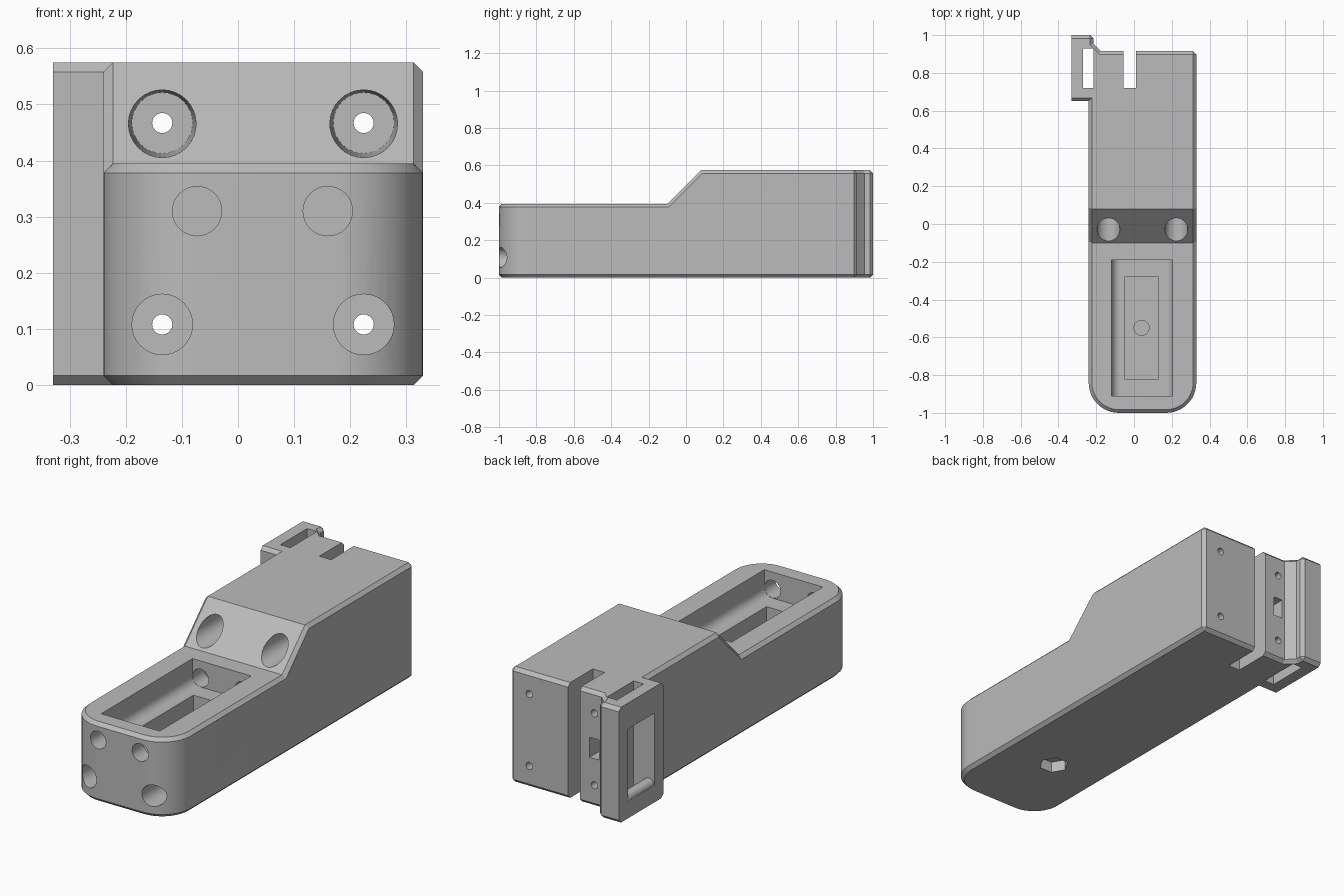
import bpy, bmesh, math
from mathutils import Vector

cube = bpy.data.objects.get("Cube")
if cube:
    bpy.data.objects.remove(cube)

grey = bpy.data.materials.new("plain grey")
grey.use_nodes = True
colour = (0.5, 0.5, 0.5, 1)
grey.diffuse_color = colour
grey.node_tree.nodes["Principled BSDF"].inputs["Base Color"].default_value = colour


def arc(cx, cy, r, start, end, n=12):
    angles = [math.radians(start + (end - start) * i / n) for i in range(n + 1)]
    return [(cx + r * math.cos(a), cy + r * math.sin(a)) for a in angles]


def prism(name, axis, outline, lo, hi, end_scale=1):
    """Extrude a 2D outline along an axis, optionally tapering to the far end."""
    def place(p, d):
        return {"x": (d, *p), "y": (p[0], d, p[1]), "z": (*p, d)}[axis]
    cx = sum(p[0] for p in outline) / len(outline)
    cy = sum(p[1] for p in outline) / len(outline)
    far = [(cx + (u - cx) * end_scale, cy + (v - cy) * end_scale) for u, v in outline]
    bm = bmesh.new()
    a = [bm.verts.new(place(p, lo)) for p in outline]
    b = [bm.verts.new(place(p, hi)) for p in far]
    bm.faces.new(a)
    bm.faces.new(b)
    for i in range(len(a)):
        j = (i + 1) % len(a)
        bm.faces.new((a[i], a[j], b[j], b[i]))
    bmesh.ops.recalc_face_normals(bm, faces=bm.faces)
    mesh = bpy.data.meshes.new(name)
    bm.to_mesh(mesh)
    bm.free()
    obj = bpy.data.objects.new(name, mesh)
    bpy.context.collection.objects.link(obj)
    mesh.materials.append(grey)
    return obj


def rect(x0, x1, y0, y1):
    return [(x0, y0), (x1, y0), (x1, y1), (x0, y1)]


def circle(x, y, r, n=32):
    return arc(x, y, r, 0, 360, n)[:-1]


def cut(obj, cutters):
    for c in cutters:
        c.hide_render = True
        mod = obj.modifiers.new("cut", "BOOLEAN")
        mod.operation = "DIFFERENCE"
        mod.solver = "EXACT"
        mod.object = c
    bpy.context.view_layer.update()
    result = bpy.data.meshes.new_from_object(
        obj.evaluated_get(bpy.context.evaluated_depsgraph_get()))
    obj.modifiers.clear()
    obj.data = result
    for c in cutters:
        bpy.data.objects.remove(c)


# Housing: rounded nose, flat rear, clip arm on one side
TOP, R = 0.575, 0.16
plan = (arc(-0.24 + R, -1 + R, R, 180, 270) + arc(0.33 - R, -1 + R, R, 270, 360)
        + [(0.33, 0.915), (-0.175, 0.915), (-0.215, 0.955), (-0.215, 1),
           (-0.33, 1), (-0.33, 0.65), (-0.24, 0.65)])
housing = prism("housing", "z", plan, 0, TOP)

# Lower front deck with a sloped step
cut(housing, [prism("step_cutter", "x",
                    [(-1.2, 0.395), (-0.1, 0.395), (0.1, 0.595), (0.1, 0.8), (-1.2, 0.8)],
                    -0.6, 0.6)])

# Chamfer the outer edges
bm = bmesh.new()
bm.from_mesh(housing.data)
bmesh.ops.remove_doubles(bm, verts=bm.verts, dist=0.0001)


def chamfered(e):
    if len(e.link_faces) != 2 or e.calc_face_angle_signed() < math.radians(50):
        return False
    p, q = (v.co for v in e.verts)
    if max(p.x, q.x) < -0.32:
        return False
    upright = abs((p - q).normalized().dot(Vector((0, 0, 1)))) > 0.95
    return not upright or p.y > 0.9


bmesh.ops.bevel(bm, geom=[e for e in bm.edges if chamfered(e)], offset=0.017,
                segments=1, affect="EDGES", clamp_overlap=True)
bm.to_mesh(housing.data)
bm.free()

# Open trough with a rounded floor, and a deeper pocket
LX, RX, GZ, GR = -0.073, 0.16, 0.31, 0.045
trough = arc(LX, GZ, GR, 180, 270) + arc(RX, GZ, GR, 270, 360) + [(RX + GR, 0.7), (LX - GR, 0.7)]
cut(housing, [prism("trough_cutter", "y", trough, -0.91, -0.19)])
cut(housing, [prism("pocket_cutter", "z", rect(-0.05, 0.13, -0.82, -0.28), 0.1, 0.35)])

# Small round recess in the pocket and a six-sided recess underneath
cut(housing, [prism("recess_cutter", "z", circle(0.04, -0.55, 0.04), 0.07, 0.15),
              prism("nut_cutter", "z", circle(0.04, -0.55, 0.07, 6), -0.1, 0.055)])

# Nose holes in line with the trough
cut(housing, [prism("nose_cutter", "y", circle(x, GZ, GR - 0.001), -1.1, -0.1)
              for x in (LX, RX)])

# Long screw holes with counterbores
LOW, HIGH = 0.108, 0.467
for x in (-0.135, 0.224):
    cut(housing, [prism("lower_bore", "y", circle(x, LOW, 0.054), -1.1, -0.75),
                  prism("upper_bore", "y", circle(x, HIGH, 0.063), -0.15, 0.25, 0.86)])
    cut(housing, [prism("screw_hole", "y", circle(x, z, 0.018, 20), -1.2, 1.2)
                  for z in (LOW, HIGH)])

# Rear slots, the side window of the clip arm and the small rear opening
cut(housing, [prism("rear_slot", "z", rect(-0.055, 0.01, 0.72, 1.2), -0.1, 0.8),
              prism("arm_slot", "z", rect(-0.27, -0.215, 0.72, 0.93), -0.1, 0.8)])
cut(housing, [prism("arm_window", "x", rect(0.721, 0.929, 0.085, 0.445), -0.5, -0.24),
              prism("rear_window", "y", rect(-0.16, -0.108, 0.24, 0.34), 0.75, 1.1)])

# Rounded lip at the bottom of the window
lip = prism("window_lip", "y", arc(-0.3, 0.085, 0.029, 0, 180, 16) + [(-0.329, 0.07), (-0.271, 0.07)],
            0.715, 0.935)
lip.data.transform(lip.matrix_world)

for obj in (housing, lip):
    bpy.ops.object.select_all(action="DESELECT")
    obj.select_set(True)
    bpy.context.view_layer.objects.active = obj
    bpy.ops.object.shade_smooth_by_angle(angle=math.radians(25))
